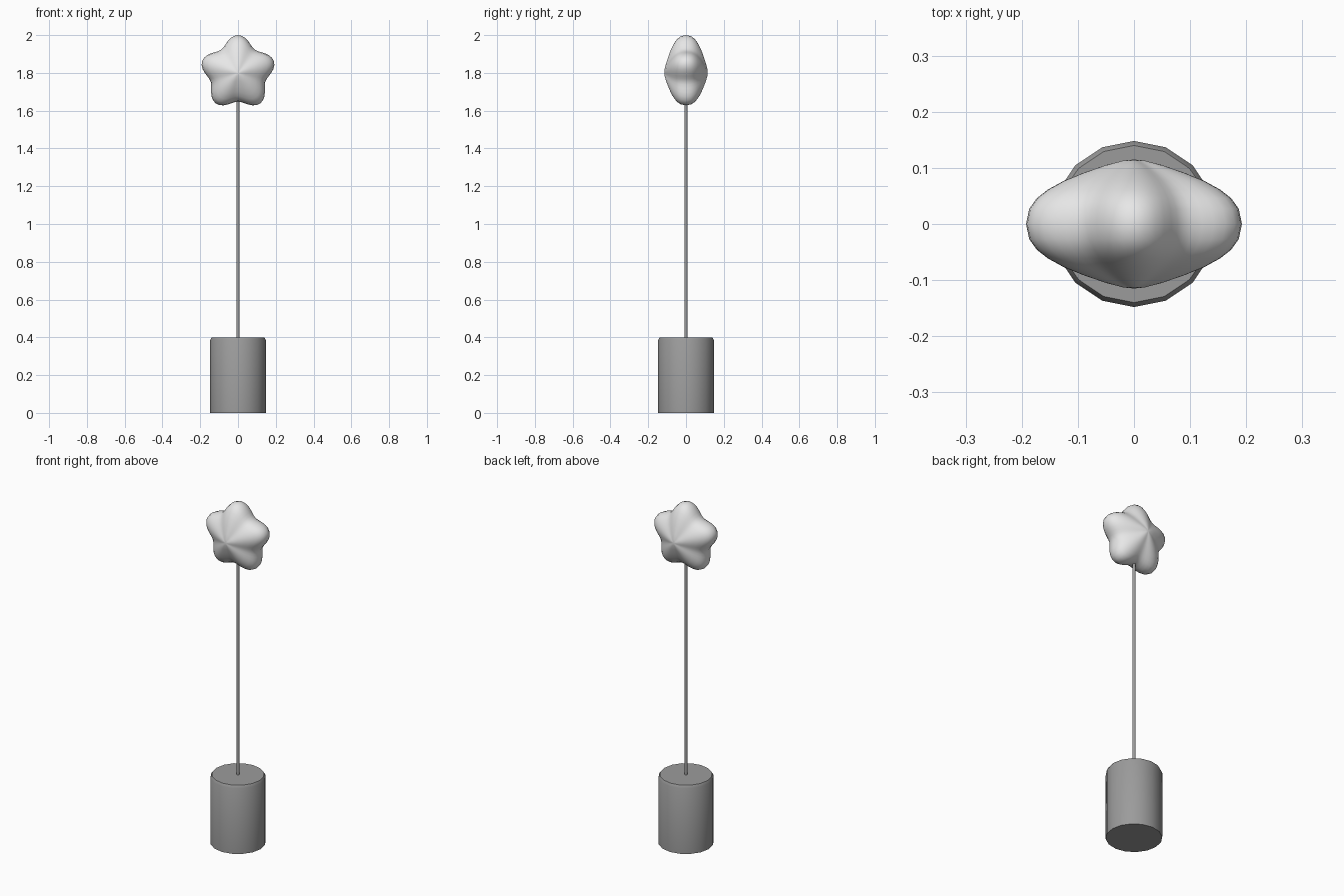
import bpy, bmesh, math

cube = bpy.data.objects.get("Cube")
if cube:
    bpy.data.objects.remove(cube, do_unlink=True)


def material(name, value):
    m = bpy.data.materials.new(name)
    m.use_nodes = True
    col = (value, value, value, 1.0)
    m.diffuse_color = col
    m.node_tree.nodes["Principled BSDF"].inputs["Base Color"].default_value = col
    return m


def loft(name, rings, mat, angle):
    """Skin a stack of closed rings; single-point rings become poles."""
    bm = bmesh.new()
    loops = [[bm.verts.new(p) for p in ring] for ring in rings]
    for a, b in zip(loops, loops[1:]):
        n = max(len(a), len(b))
        for i in range(n):
            j = (i + 1) % n
            if len(a) == 1:
                bm.faces.new((a[0], b[j], b[i]))
            elif len(b) == 1:
                bm.faces.new((a[i], a[j], b[0]))
            else:
                bm.faces.new((a[i], a[j], b[j], b[i]))
    for cap in (loops[0], loops[-1]):
        if len(cap) > 2:
            bm.faces.new(cap)
    bmesh.ops.recalc_face_normals(bm, faces=bm.faces)
    mesh = bpy.data.meshes.new(name)
    bm.to_mesh(mesh)
    bm.free()
    mesh.materials.append(mat)
    ob = bpy.data.objects.new(name, mesh)
    bpy.context.collection.objects.link(ob)
    bpy.ops.object.select_all(action="DESELECT")
    ob.select_set(True)
    bpy.context.view_layer.objects.active = ob
    bpy.ops.object.shade_smooth_by_angle(angle=math.radians(angle))
    return ob


def circle(r, z, n):
    return [(r * math.cos(2 * math.pi * i / n), r * math.sin(2 * math.pi * i / n), z)
            for i in range(n)]


def star_ring(scale, depth, n=60):
    """Soft five-pointed outline in the xz plane, one tip straight up."""
    if scale == 0:
        return [(0, depth, STAR_Z)]
    ring = []
    for i in range(n):
        a = 2 * math.pi * i / n
        r = scale * (0.176 + 0.024 * math.cos(5 * a))
        ring.append((r * math.sin(a), depth, STAR_Z + r * math.cos(a)))
    return ring


light_grey = material("light grey", 0.8)
mid_grey = material("mid grey", 0.33)

# Base: sixteen-sided drum with a chamfered top rim
loft("base", [circle(0.148, 0, 16), circle(0.148, 0.385, 16), circle(0.14, 0.4, 16)],
     mid_grey, 40)

# Thin rod from the base into the star
loft("rod", [circle(0.009, 0.39, 12), circle(0.009, 1.75, 12)], mid_grey, 40)

# Puffy star: the same half profile mirrored front to back
STAR_Z = 1.80
half = [(0, 0.115), (0.1, 0.113), (0.26, 0.105), (0.47, 0.091), (0.65, 0.077),
        (0.8, 0.061), (0.9, 0.046), (0.97, 0.027)]
profile = half + [(1, 0)] + [(s, -d) for s, d in reversed(half)]
loft("star", [star_ring(s, d) for s, d in profile], light_grey, 180)
